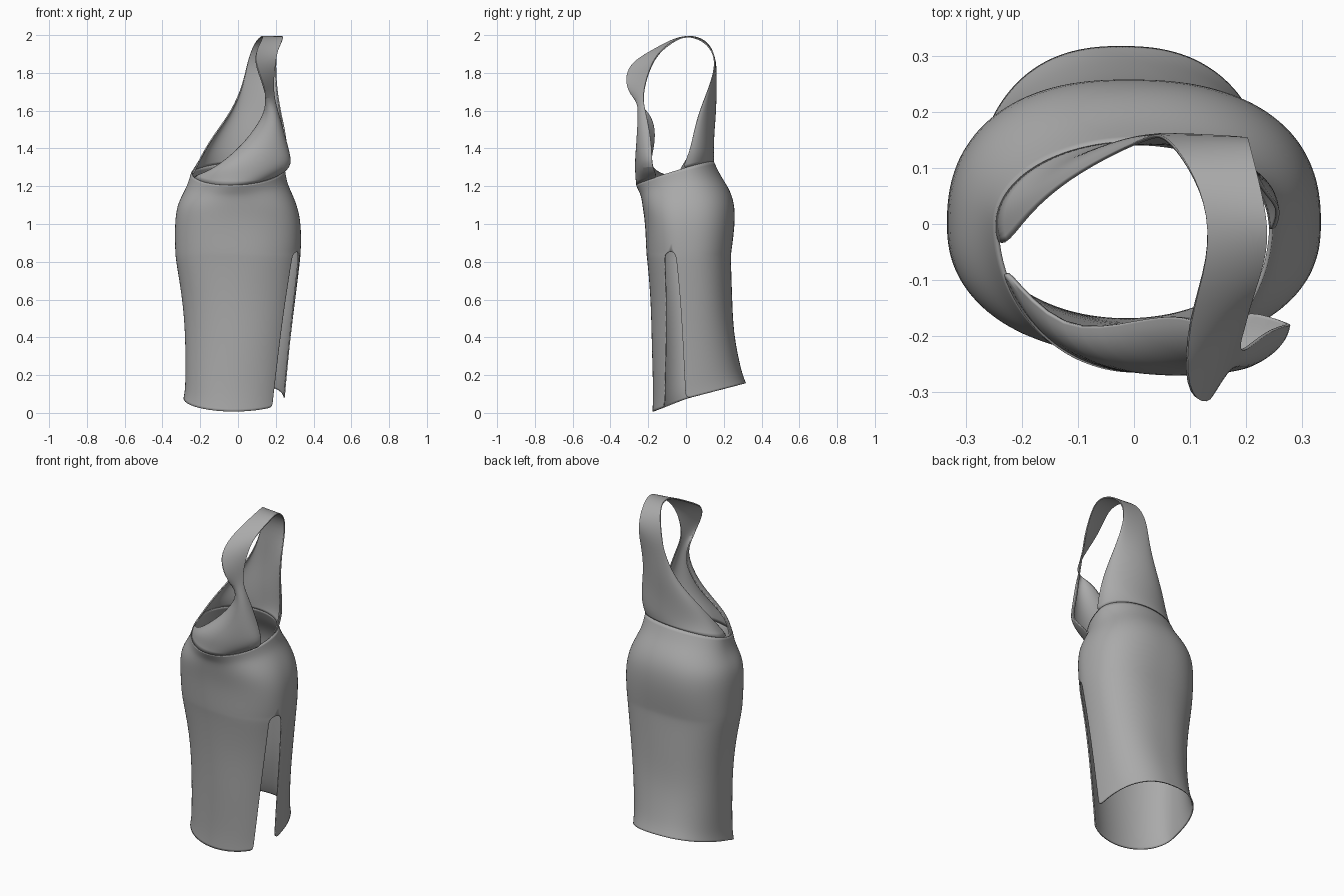
import bpy
import math
from mathutils import Vector

cube = bpy.data.objects.get("Cube")
if cube:
    bpy.data.objects.remove(cube, do_unlink=True)

# One plain fabric colour
fabric = bpy.data.materials.new("grey fabric")
fabric.use_nodes = True
grey = (0.4, 0.4, 0.4, 1)
fabric.diffuse_color = grey
fabric.node_tree.nodes["Principled BSDF"].inputs["Base Color"].default_value = grey


def cloth(name, rows):
    """Turn rows of points into a smooth, thin sheet of cloth."""
    width = len(rows[0])
    verts = [point for row in rows for point in row]
    faces = []
    for r in range(len(rows) - 1):
        for c in range(width - 1):
            a = r * width + c
            faces.append((a, a + 1, a + width + 1, a + width))
    mesh = bpy.data.meshes.new(name)
    mesh.from_pydata(verts, [], faces)
    mesh.materials.append(fabric)
    obj = bpy.data.objects.new(name, mesh)
    bpy.context.collection.objects.link(obj)
    weld = obj.modifiers.new("close seam", "WELD")
    weld.merge_threshold = 0.0005
    smooth = obj.modifiers.new("smooth", "SUBSURF")
    smooth.levels = smooth.render_levels = 2
    thick = obj.modifiers.new("thickness", "SOLIDIFY")
    thick.thickness = 0.007
    thick.offset = 0
    bpy.ops.object.select_all(action="DESELECT")
    bpy.context.view_layer.objects.active = obj
    obj.select_set(True)
    bpy.ops.object.shade_smooth_by_angle(angle=math.radians(50))
    return obj


# Skirt levels: height, centre x, half width, front depth, back depth, tilt
SKIRT = [
    (0.075, -0.02, 0.265, 0.174, 0.315, 0.26),
    (0.12, -0.015, 0.262, 0.172, 0.30, 0.24),
    (0.2, -0.01, 0.265, 0.172, 0.28, 0.2),
    (0.4, 0.0, 0.275, 0.177, 0.25, 0.1),
    (0.6, 0.005, 0.295, 0.184, 0.24, 0),
    (0.8, 0, 0.325, 0.2, 0.235, 0),
    (0.84, 0, 0.328, 0.205, 0.237, 0),
    (0.86, 0, 0.33, 0.206, 0.24, 0),
    (1.0, 0, 0.332, 0.212, 0.257, 0),
    (1.1, -0.005, 0.315, 0.227, 0.253, 0.05),
    (1.17, -0.005, 0.28, 0.235, 0.222, 0.1),
    (1.22, -0.005, 0.258, 0.245, 0.178, 0.2),
    (1.285, 0, 0.245, 0.262, 0.145, 0.3),
]
SLIT_TOP = 0.85
SEGMENTS = 48


def ring_point(level, angle):
    """Point on the rounded outline of one skirt level."""
    z, cx, half, front, back, tilt = level
    c, s = math.cos(angle), math.sin(angle)
    # Hips and back are fuller than a plain ellipse, the lower front is not
    power = min(1, max(0.83, z - 0.27))
    if s < 0:
        power = max(power, min(1, 1.3 - z / 2))
        if z < 0.5:
            tilt *= 1.5
    c, s = (math.copysign(abs(v) ** power, v) for v in (c, s))
    # Soft drape folds across the hips
    fold = 1 + 0.012 * math.sin(3 * angle + 14 * z) * math.sin(math.pi * z / 1.3)
    x = cx + half * c
    y = (back if s > 0 else front) * s * fold
    return Vector((x, y, z + tilt * y + max(0, z - 1.1) * 0.3 * x))


def arc(level, start, end, steps):
    return [ring_point(level, start + (end - start) * i / steps) for i in range(steps + 1)]


def skirt_row(level):
    # The side slit widens towards the hem
    drop = SLIT_TOP - level[0]
    start = end = math.radians(-19)
    if drop > 0:
        start += math.radians(6 + 16 * drop)
        end -= math.radians(12 + 13 * drop)
    return arc(level, start, end + math.tau, SEGMENTS)


cloth("skirt", [skirt_row(level) for level in SKIRT])

# Bodice strips: left edge, right edge, outward bulge in y
FRONT_PANEL = [
    ((-0.13, -0.2, 1.285), (0.285, -0.18, 1.3), -0.08),
    ((0.01, -0.17, 1.4), (0.27, -0.18, 1.38), -0.088),
    ((0.09, -0.16, 1.5), (0.242, -0.19, 1.48), -0.08),
    ((0.145, -0.19, 1.59), (0.215, -0.21, 1.58), -0.05),
    ((0.15, -0.285, 1.67), (0.19, -0.23, 1.66), 0),
]
SHOULDER_STRAP = [
    ((0.13, -0.325, 1.75), (0.185, -0.215, 1.75), 0),
    ((0.09, -0.3, 1.85), (0.195, -0.185, 1.84), 0),
    ((0.095, -0.175, 1.92), (0.207, -0.14, 1.915), 0),
    ((0.135, -0.06, 1.985), (0.24, -0.05, 1.98), 0),
    ((0.13, 0.04, 2.0), (0.237, 0.02, 2.0), 0),
    ((0.085, 0.125, 1.96), (0.212, 0.115, 1.96), 0),
]
BACK_PANEL = [
    ((0.05, 0.16, 1.86), (0.2, 0.165, 1.87), 0),
    ((0.03, 0.155, 1.74), (0.2, 0.13, 1.74), 0.01),
    ((-0.03, 0.13, 1.6), (0.222, 0.07, 1.6), 0.05),
    ((-0.12, 0.08, 1.48), (0.25, 0.04, 1.48), 0.085),
    ((-0.19, 0.02, 1.37), (0.26, 0.02, 1.38), 0.125),
]
STEPS = 16


def strip_row(edges):
    left, right, bulge = edges
    row = []
    for i in range(STEPS + 1):
        a = math.pi * i / STEPS
        point = Vector(left).lerp(Vector(right), (1 - math.cos(a)) / 2)
        row.append(point + Vector((0, bulge * math.sin(a), 0)))
    return row


# The one-shoulder bodice grows from the front waist, over the shoulder,
# and down into the back waist
waist = SKIRT[-1]
front_waist = arc(waist, math.radians(195), math.radians(325), STEPS)
back_waist = arc(waist, math.radians(192), math.radians(-5), STEPS)
panels = [strip_row(edges) for edges in FRONT_PANEL + SHOULDER_STRAP + BACK_PANEL]
cloth("one_shoulder_bodice", [front_waist] + panels + [back_waist])
